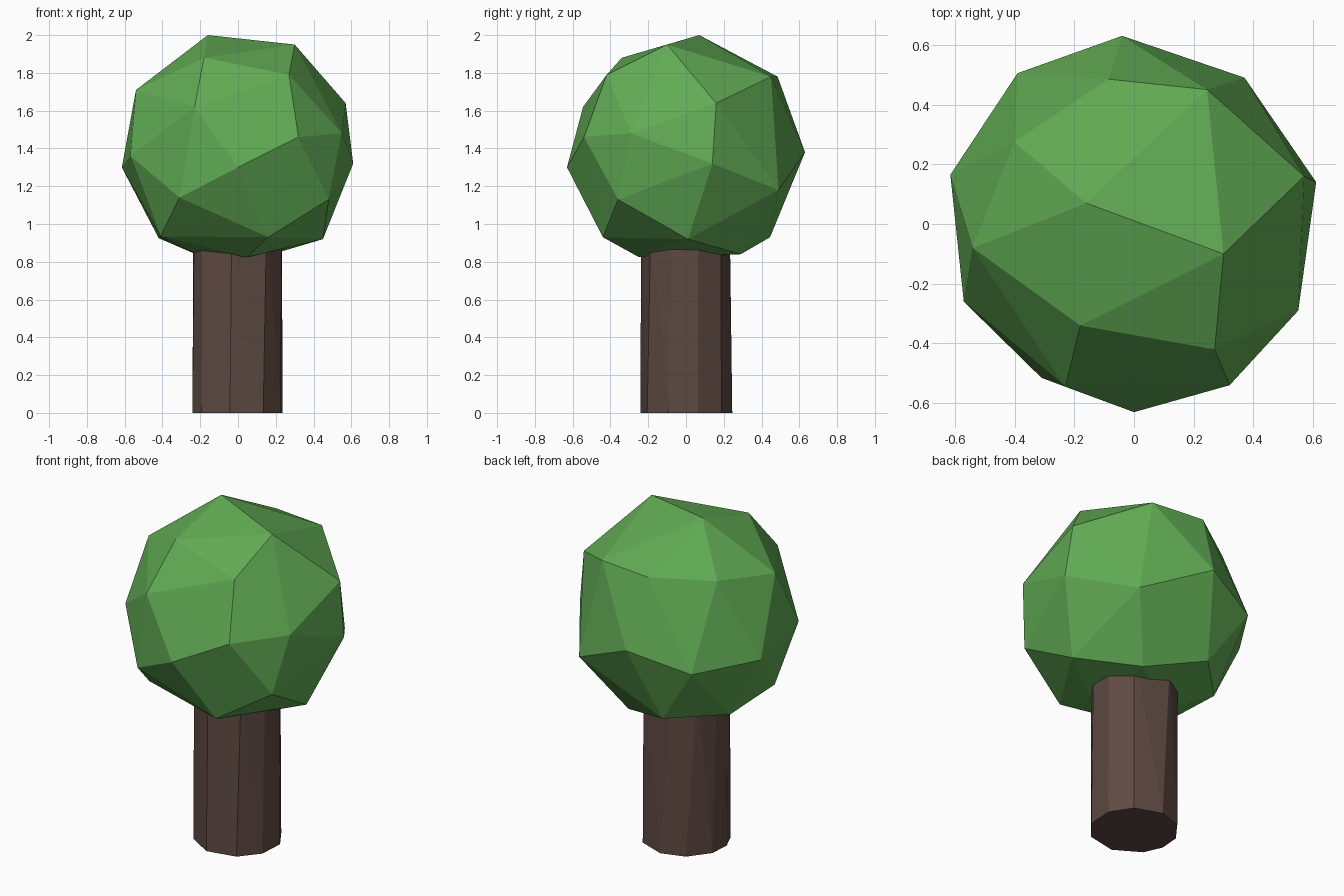
import bpy, bmesh, math

if "Cube" in bpy.data.objects:
    bpy.data.objects.remove(bpy.data.objects["Cube"])


def material(name, rgb):
    """Flat colour from 0-255 sRGB values."""
    mat = bpy.data.materials.new(name)
    lin = [((c / 255 + 0.055) / 1.055) ** 2.4 for c in rgb]
    mat.diffuse_color = (*lin, 1.0)
    mat.use_nodes = True
    mat.node_tree.nodes["Principled BSDF"].inputs["Base Color"].default_value = mat.diffuse_color
    return mat


def hull(name, points, mat):
    """Faceted solid wrapped around a set of corner points."""
    bm = bmesh.new()
    for p in points:
        bm.verts.new(p)
    res = bmesh.ops.convex_hull(bm, input=bm.verts[:])
    loose = [v for v in bm.verts if not v.link_faces]
    bmesh.ops.delete(bm, geom=loose, context='VERTS')
    bmesh.ops.recalc_face_normals(bm, faces=bm.faces[:])
    mesh = bpy.data.meshes.new(name)
    bm.to_mesh(mesh)
    bm.free()
    mesh.materials.append(mat)
    obj = bpy.data.objects.new(name, mesh)
    bpy.context.collection.objects.link(obj)
    return obj


def ring(angles, radius, z):
    return [(radius * math.cos(math.radians(a)), radius * math.sin(math.radians(a)), z)
            for a in angles]


leaf_green = material("leaf_green", (97, 171, 84))
bark_brown = material("bark_brown", (94, 73, 66))

# Trunk: ten-sided column, slightly twisted, its top buried in the crown
trunk = hull("trunk",
             ring([15, 50, 90, 125, 161, 190, 218, 260, 303, 338], 0.245, 0.0)
             + ring([15, 50, 105, 140, 170, 195, 218, 262, 309, 343], 0.24, 1.0),
             bark_brown)

# Crown: irregular faceted ball, corners listed from the top tier down
crown_corners = [
    (-0.16, 0.07, 2.00), (0.30, -0.10, 1.95), (-0.18, -0.34, 1.88),
    (0.27, -0.42, 1.79), (0.245, 0.45, 1.78), (-0.085, 0.485, 1.78),
    (-0.40, 0.275, 1.76), (-0.54, -0.08, 1.71), (0.57, 0.16, 1.64),
    (-0.23, -0.545, 1.62),
    (0.55, -0.29, 1.48), (0.32, -0.54, 1.46), (-0.04, 0.63, 1.38),
    (-0.57, -0.26, 1.36), (0.61, 0.14, 1.32), (0.00, -0.63, 1.30),
    (-0.615, 0.165, 1.30), (-0.39, 0.505, 1.28), (0.37, 0.49, 1.18),
    (-0.31, -0.515, 1.14), (0.48, -0.36, 1.13),
    (0.16, -0.44, 0.93), (-0.155, 0.445, 0.93), (-0.41, -0.26, 0.935),
    (-0.42, 0.18, 0.925), (0.45, 0.01, 0.92), (0.18, 0.29, 0.84),
    (0.05, -0.25, 0.825), (-0.20, 0.0, 0.83),
]
crown = hull("crown", crown_corners, leaf_green)
